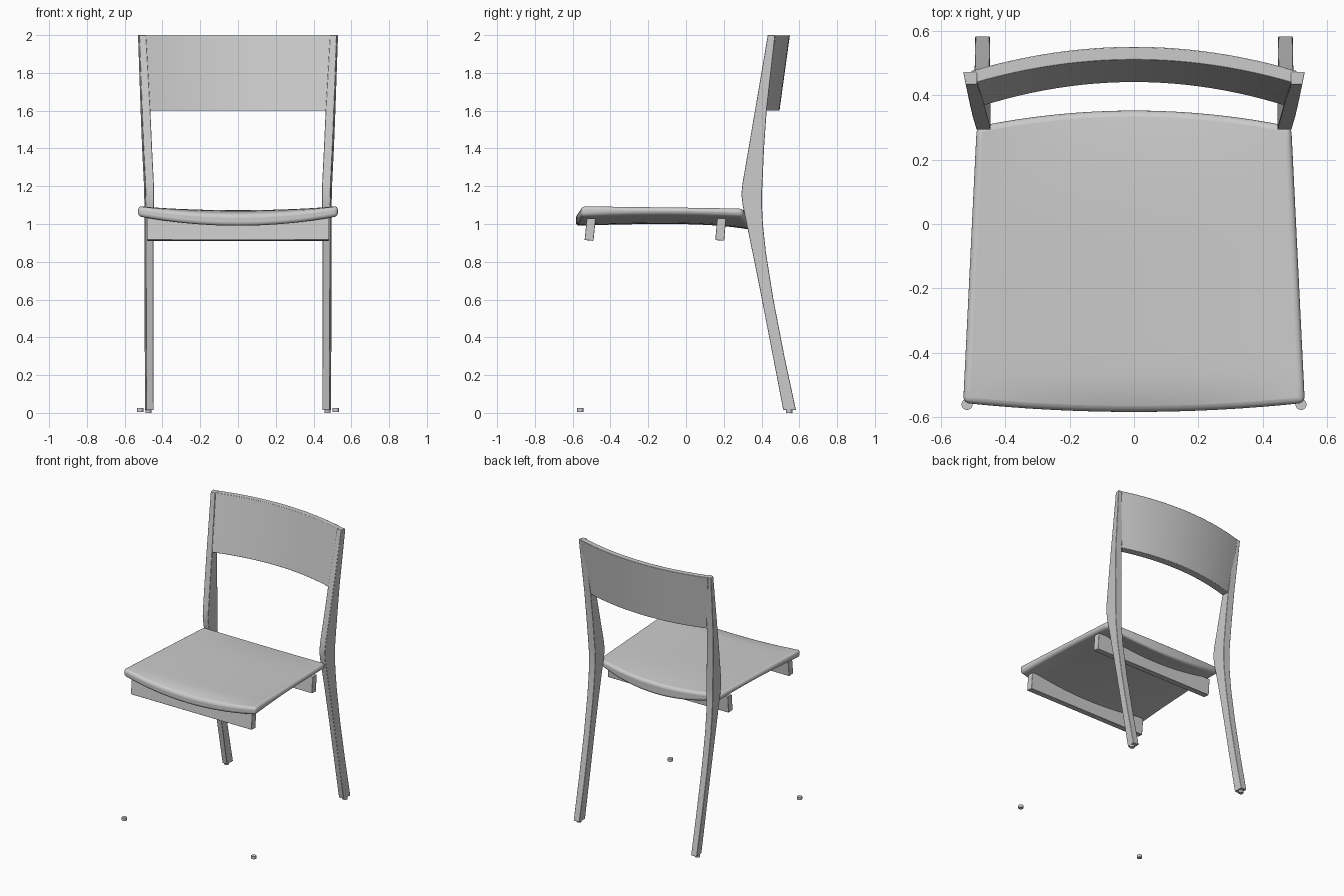
import bpy, bmesh, math

if "Cube" in bpy.data.objects:
    bpy.data.objects.remove(bpy.data.objects["Cube"], do_unlink=True)

GREY = (0.6, 0.6, 0.6, 1)
mat = bpy.data.materials.new("light grey")
mat.use_nodes = True
mat.diffuse_color = GREY
mat.node_tree.nodes["Principled BSDF"].inputs["Base Color"].default_value = GREY


def finish(name, bm, bevel=0, segments=2):
    """Turn a bmesh into a smooth-shaded object with softened edges."""
    bmesh.ops.recalc_face_normals(bm, faces=bm.faces)
    mesh = bpy.data.meshes.new(name)
    bm.to_mesh(mesh)
    bm.free()
    mesh.materials.append(mat)
    ob = bpy.data.objects.new(name, mesh)
    bpy.context.collection.objects.link(ob)
    bpy.ops.object.select_all(action='DESELECT')
    ob.select_set(True)
    bpy.context.view_layer.objects.active = ob
    bpy.ops.object.shade_smooth_by_angle(angle=math.radians(35))
    if bevel:
        mod = ob.modifiers.new("soft edges", 'BEVEL')
        mod.width, mod.segments = bevel, segments
        mod.limit_method, mod.angle_limit = 'ANGLE', math.radians(50)
    return ob


def loft(sections):
    """Skin a row of four-cornered sections and cap the ends."""
    bm = bmesh.new()
    rings = [[bm.verts.new(p) for p in s] for s in sections]
    for a, b in zip(rings, rings[1:]):
        for i in range(4):
            j = (i + 1) % 4
            bm.faces.new((a[i], a[j], b[j], b[i]))
    bm.faces.new(rings[0])
    bm.faces.new(rings[-1])
    return bm


# Back legs: height, front y, back y, inner x, outer x
LEG = [(0.015, 0.515, 0.582, 0.447, 0.493), (0.3, 0.46, 0.521, 0.447, 0.494),
       (0.6, 0.402, 0.463, 0.448, 0.495), (0.85, 0.352, 0.423, 0.448, 0.496),
       (1.0, 0.321, 0.407, 0.447, 0.496), (1.1, 0.3, 0.402, 0.445, 0.496),
       (1.16, 0.293, 0.402, 0.445, 0.497), (1.22, 0.3, 0.405, 0.446, 0.499),
       (1.4, 0.331, 0.413, 0.455, 0.508), (1.6, 0.365, 0.427, 0.464, 0.516),
       (2.0, 0.433, 0.472, 0.487, 0.53)]
for side, s in (("left", 1), ("right", -1)):
    finish(side + "_back_leg", loft(
        [[(s * xi, yf, z), (s * (xo - 0.008), yf, z), (s * xo, yb, z), (s * xi, yb, z)]
         for z, yf, yb, xi, xo in LEG]), 0.003)

# Curved backrest between the legs
sections = []
for i in range(25):
    t = i / 12 - 1
    bow = 0.075 * t * t
    low, high = 0.475 * t, 0.505 * t
    sections.append([(low, 0.44 - bow, 1.6), (low, 0.495 - bow, 1.6),
                     (high, 0.55 - bow, 1.999), (high, 0.51 - bow, 1.999)])
finish("backrest", loft(sections), 0.003)


# Dished seat with bowed front and back edges
def seat_point(u, v, top):
    w = (v + 1) / 2
    front = -0.583 + 0.028 * u * u
    back = 0.352 - 0.05 * u * u
    x = u * (0.53 - 0.042 * w)
    y = front + (back - front) * w
    droop = 0.022 * max(0, v) ** 3 * (1 - u * u)
    if top:
        z = 1.073 + 0.022 * u * u - 0.012 * w * u * u - droop
        z -= 0.022 * max(0, -v) ** 12 * (1 - u * u)
    else:
        z = 0.99 + 0.05 * u * u + 0.01 * (1 - v * v) - droop
    return x, y, z


N = 16
bm = bmesh.new()
grids = [[[bm.verts.new(seat_point(2 * i / N - 1, 2 * j / N - 1, top))
           for j in range(N + 1)] for i in range(N + 1)] for top in (0, 1)]
for g in grids:
    for i in range(N):
        for j in range(N):
            bm.faces.new((g[i][j], g[i + 1][j], g[i + 1][j + 1], g[i][j + 1]))
b, t = grids
for k in range(N):
    for e in (0, N):
        bm.faces.new((b[k][e], b[k + 1][e], t[k + 1][e], t[k][e]))
        bm.faces.new((b[e][k], b[e][k + 1], t[e][k + 1], t[e][k]))
finish("seat", bm, 0.022, 4)

# Slanted rails under the seat: lower front y, lean towards the back
for name, y, lean in (("front_rail", -0.537, 0.012), ("rear_rail", 0.155, 0.01)):
    finish(name, loft(
        [[(x, y, 0.915), (x, y + 0.047, 0.911),
          (x, y + 0.047 + lean, 1.03), (x, y + lean, 1.03)] for x in (-0.483, 0.483)]), 0.003)

# Floor glides
for side, s in (("left", 1), ("right", -1)):
    for place, x, y, z in (("front", 0.518, -0.56, 0.015), ("back", 0.474, 0.546, 0.01)):
        bm = bmesh.new()
        bmesh.ops.create_cone(bm, cap_ends=True, segments=20, radius1=0.017,
                              radius2=0.017, depth=0.02)
        bmesh.ops.translate(bm, verts=bm.verts, vec=(s * x, y, z))
        finish(f"{side}_{place}_glide", bm)
